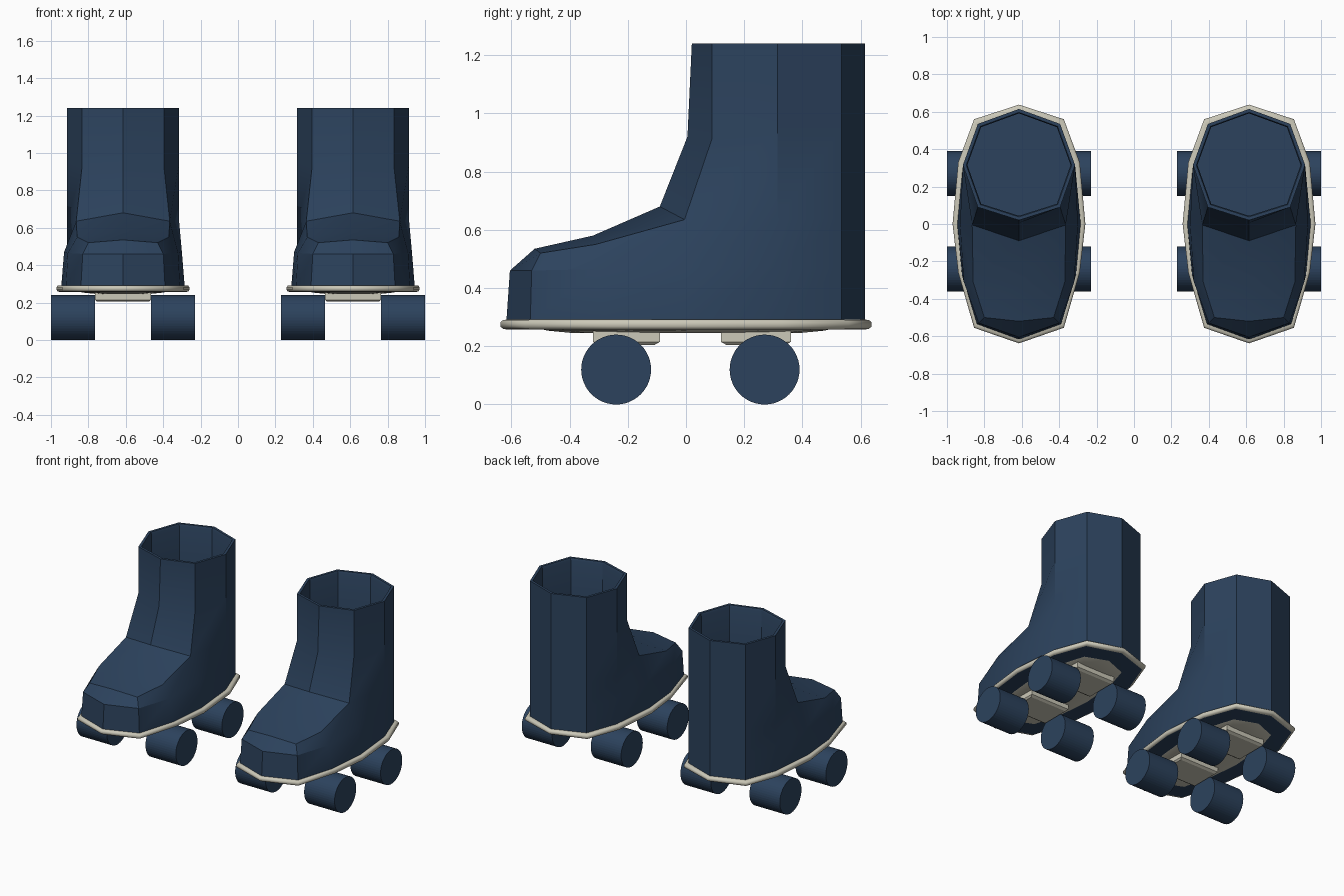
import bpy, bmesh, math
from mathutils import Matrix, Vector

if "Cube" in bpy.data.objects:
    bpy.data.objects.remove(bpy.data.objects["Cube"])


def material(name, rgb):
    m = bpy.data.materials.new(name)
    m.diffuse_color = (*rgb, 1)
    m.use_nodes = True
    m.node_tree.nodes["Principled BSDF"].inputs["Base Color"].default_value = m.diffuse_color
    return m


NAVY = material("navy", (0.025, 0.055, 0.11))
CREAM = material("cream", (0.60, 0.58, 0.48))
CX = 0.615  # sideways distance of each skate from the middle


def finish(bm, name, mats, angle=28):
    bmesh.ops.remove_doubles(bm, verts=bm.verts, dist=0.0005)
    bmesh.ops.recalc_face_normals(bm, faces=bm.faces)
    mesh = bpy.data.meshes.new(name)
    bm.to_mesh(mesh)
    bm.free()
    for m in mats:
        mesh.materials.append(m)
    for side, x in (("left", -CX), ("right", CX)):
        ob = bpy.data.objects.new(f"{side}_{name}", mesh)
        ob.location.x = x
        bpy.context.collection.objects.link(ob)
    bpy.ops.object.select_all(action='DESELECT')
    ob.select_set(True)
    bpy.context.view_layer.objects.active = ob
    bpy.ops.object.shade_smooth_by_angle(angle=math.radians(angle))


def full_ring(half):
    """Mirror a front-to-back half outline into a closed ring."""
    return half + [(-x, y, z) for x, y, z in half[-2:0:-1]]


def loft(bm, rings, cap_start=True, cap_end=True):
    vs = [[bm.verts.new(p) for p in r] for r in rings]
    n = len(vs[0])
    for a, b in zip(vs, vs[1:]):
        for i in range(n):
            j = (i + 1) % n
            quad = []  # drop coinciding corners
            for v in (a[i], a[j], b[j], b[i]):
                if all((v.co - q.co).length > 0.0005 for q in quad):
                    quad.append(v)
            if len(quad) > 2:
                bm.faces.new(quad)
    if cap_start:
        bm.faces.new(vs[0])
    if cap_end:
        return bm.faces.new(vs[-1])


# Boot upper: front half of each ring, then the height of its heel points
toe_corner = (0.245, -0.31, 0.55)
ankle = (0.25, -0.005, 0.635)
shin = (0.22, 0.09, 0.915)
cuff = (0.22, 0.09, 1.24)
fronts = [
    ([(0, -0.617, 0.285), (0.225, -0.535, 0.285), (0.305, -0.27, 0.285), (0.33, 0, 0.285)], 0.285),
    ([(0, -0.605, 0.46), (0.215, -0.53, 0.46), (0.295, -0.31, 0.465), (0.315, 0, 0.47)], 0.47),
    ([(0, -0.52, 0.535), (0.185, -0.50, 0.52), toe_corner, ankle], 0.635),
    ([(0, -0.32, 0.58), toe_corner, toe_corner, ankle], 0.635),
    ([(0, -0.09, 0.68), ankle, ankle, ankle], 0.635),
    ([(0, 0.005, 0.92), shin, shin, shin], 0.95),
    ([(0, 0.02, 1.24), cuff, cuff, cuff], 1.24),
]
rings = [full_ring(f + [(0.3, 0.315, z), (0.22, 0.535, z), (0, 0.615, z)]) for f, z in fronts]
# Hollow shaft inside the cuff
for s, z in ((0.94, 1.24), (0.92, 1.225), (0.92, 0.75)):
    rings.append([(x * s, 0.318 + (y - 0.318) * s, z) for x, y, _ in rings[6]])
bm = bmesh.new()
loft(bm, rings)
finish(bm, "boot", [NAVY])

# Sole with a rounded cream edge and dark underside
outline = full_ring([(0, -0.638, 0), (0.24, -0.555, 0), (0.325, -0.26, 0), (0.355, 0, 0),
                     (0.325, 0.33, 0), (0.24, 0.56, 0), (0, 0.638, 0)])


def scaled(sx, sy, z):
    return [(x * sx, y * sy, z) for x, y, _ in outline]


bm = bmesh.new()
edge = ((0.96, 0.292), (0.985, 0.29), (1, 0.282), (1, 0.268), (0.985, 0.26), (0.96, 0.257))
under = loft(bm, [scaled(s, s, z) for s, z in edge])
under.material_index = 1
finish(bm, "sole", [CREAM, NAVY], 50)

# Chassis plate under the sole
bm = bmesh.new()
loft(bm, [scaled(0.66, 0.78, 0.26), scaled(0.62, 0.75, 0.254), scaled(0.40, 0.62, 0.246)])
finish(bm, "chassis_plate", [CREAM], 50)

# Truck blocks between the wheels
bm = bmesh.new()
for y0, y1 in ((-0.32, -0.09), (0.12, 0.36)):
    box = lambda w, d, z: [(sx * w, (y0 + y1) / 2 + sy * (y1 - y0) / 2 * d, z)
                           for sx, sy in ((-1, -1), (1, -1), (1, 1), (-1, 1))]
    loft(bm, [box(0.15, 1, 0.257), box(0.15, 1, 0.215), box(0.14, 0.85, 0.205)])
finish(bm, "trucks", [CREAM])

# Wheels
bm = bmesh.new()
for x in (-0.2675, 0.2675):
    for y in (-0.24, 0.27):
        bmesh.ops.create_cone(bm, cap_ends=True, segments=48, radius1=0.12, radius2=0.12, depth=0.235,
                              matrix=Matrix.Translation((x, y, 0.12)) @ Matrix.Rotation(math.pi / 2, 4, 'Y'))
finish(bm, "wheels", [NAVY], 5)
